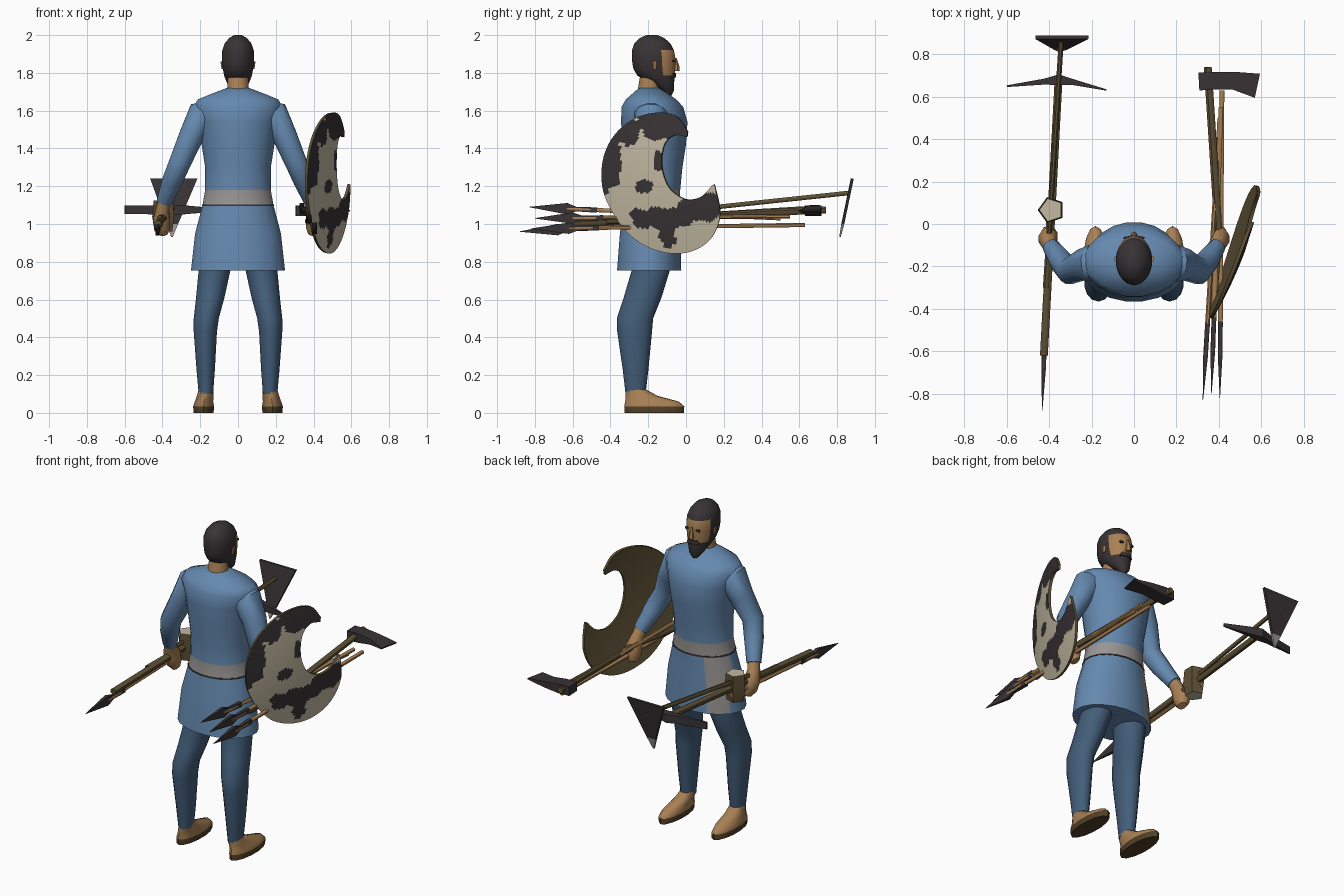
import bpy, bmesh, math
from mathutils import Vector

cube = bpy.data.objects.get("Cube")
if cube:
    bpy.data.objects.remove(cube, do_unlink=True)


def material(name, r, g, b):
    m = bpy.data.materials.new(name)
    m.use_nodes = True
    m.diffuse_color = (r, g, b, 1)
    m.node_tree.nodes["Principled BSDF"].inputs["Base Color"].default_value = (r, g, b, 1)
    return m


BLUE = material("tunic blue", .13, .25, .43)
NAVY = material("trouser blue", .055, .11, .19)
GREY = material("light grey", .32, .3, .3)
SKIN = material("tan", .4, .22, .09)
DARK = material("charcoal", .04, .033, .035)
SOLE = material("dark brown", .08, .05, .02)
WOOD = material("brown wood", .11, .08, .035)
CREAM = material("cream", .55, .49, .36)


def finish(name, bm, mats, rule=None, angle=45):
    """Turn a bmesh into an object; rule gives each face its material slot."""
    bmesh.ops.recalc_face_normals(bm, faces=bm.faces)
    bm.normal_update()
    if rule:
        for f in bm.faces:
            f.material_index = rule(f.calc_center_median(), f.normal)
    mesh = bpy.data.meshes.new(name)
    bm.to_mesh(mesh)
    bm.free()
    for m in mats:
        mesh.materials.append(m)
    mesh.shade_smooth()
    mesh.set_sharp_from_angle(angle=math.radians(angle))
    ob = bpy.data.objects.new(name, mesh)
    bpy.context.collection.objects.link(ob)
    return ob


def loft(name, rows, mats, sides=14, ref=None, rule=None, angle=45):
    """Skin rings (x, y, z, a, b); rings lie flat unless ref sets their frame."""
    bm = bmesh.new()
    pts = [Vector(r[:3]) for r in rows]
    grow = 1 / math.cos(math.pi / sides) if sides < 6 else 1
    rings = []
    for i, row in enumerate(rows):
        u, v = Vector((1, 0, 0)), Vector((0, 1, 0))
        if ref:
            t = (pts[min(i + 1, len(pts) - 1)] - pts[max(i - 1, 0)]).normalized()
            u = t.cross(Vector(ref)).normalized()
            v = u.cross(t)
        ring = []
        for k in range(sides):
            a = (k + .5) * math.tau / sides
            ring.append(bm.verts.new(pts[i] + grow * (u * row[3] * math.cos(a) + v * row[4] * math.sin(a))))
        rings.append(ring)
    for lo, hi in zip(rings, rings[1:]):
        for k in range(sides):
            n = (k + 1) % sides
            bm.faces.new((lo[k], lo[n], hi[n], hi[k]))
    bm.faces.new(rings[0])
    bm.faces.new(rings[-1])
    return finish(name, bm, mats, rule, angle)


def body(name, rows, mats, **kw):
    """Upright loft from (z, y, half width, half depth)."""
    return loft(name, [(0, y, z, a, b) for z, y, a, b in rows], mats, **kw)


def shaft(name, start, end, r, mat=WOOD):
    return loft(name, [(*start, r, r), (*end, r, r)], [mat], sides=8, ref=(0, 0, 1))


# Tunic with belt and hanging sash
def tunic_rule(c, n):
    sash = c.y > -.16 and -.2 < c.x < -.09 and c.z < 1.1
    return 1 if 1.1 < c.z < 1.18 or sash and abs(n.z) < .8 else 0


body("tunic", [(.755, -.195, .252, .172), (.95, -.19, .23, .162), (1.1, -.18, .19, .148),
               (1.18, -.175, .176, .146), (1.3, -.172, .176, .155), (1.42, -.168, .195, .17),
               (1.54, -.168, .215, .178), (1.62, -.178, .24, .165), (1.66, -.185, .215, .135),
               (1.69, -.19, .14, .095), (1.72, -.195, .06, .055)],
     [BLUE, GREY], sides=20, rule=tunic_rule)
body("belt_lower_edge", [(1.096, -.18, .194, .152), (1.104, -.18, .193, .151)], [DARK], sides=20)

# Head: hair and beard around a bare face
body("neck", [(1.66, -.2, .07, .065), (1.73, -.195, .057, .057), (1.8, -.18, .055, .06)], [SKIN])


def head_rule(c, n):
    return 1 if 1.785 < c.z < 1.92 and c.y > -.125 and n.y > .3 else 0


body("head", [(1.68, -.09, .014, .014), (1.71, -.098, .04, .036), (1.75, -.13, .06, .068),
              (1.785, -.158, .074, .1), (1.82, -.168, .081, .111), (1.85, -.17, .085, .115),
              (1.885, -.172, .086, .116), (1.92, -.175, .084, .112), (1.955, -.178, .072, .097),
              (1.985, -.18, .047, .065), (2, -.18, .02, .028)],
     [DARK, SKIN], sides=24, rule=head_rule)
body("nose", [(1.81, -.055, .017, .02), (1.83, -.055, .015, .021), (1.88, -.06, .008, .01)],
     [SKIN], sides=6)
body("moustache", [(1.775, -.075, .045, .022), (1.8, -.072, .035, .02)], [DARK], sides=10)

# Limbs, one of each per side
for s, side in ((1, "left"), (-1, "right")):
    def limb(part, rows, mats, **kw):
        loft(side + "_" + part, [(s * r[0], *r[1:]) for r in rows], mats, **kw)

    limb("eye", [(.034, -.066, 1.857, .017, .008), (.034, -.066, 1.869, .017, .008)], [DARK], sides=6)
    limb("ear", [(.082, -.165, 1.82, .006, .01), (.084, -.165, 1.86, .01, .016)], [SKIN], sides=6)
    limb("leg", [(.11, -.19, .86, .09, .1), (.125, -.188, .75, .086, .101),
                 (.147, -.23, .61, .077, .1), (.168, -.27, .5, .068, .096),
                 (.173, -.272, .43, .063, .092), (.171, -.267, .23, .05, .068),
                 (.17, -.267, .1, .039, .053)], [NAVY])
    limb("shoe", [(.182, -.168, 0, .054, .157), (.182, -.168, .035, .057, .159),
                  (.18, -.18, .06, .05, .142), (.174, -.235, .09, .045, .085),
                  (.17, -.267, .125, .04, .054)], [SKIN, SOLE],
         rule=lambda c, n: int(c.z < .034))
    limb("arm", [(.13, -.185, 1.585, .07, .07), (.19, -.185, 1.575, .086, .09),
                 (.245, -.192, 1.47, .068, .075), (.305, -.222, 1.33, .06, .064),
                 (.345, -.175, 1.235, .056, .056), (.39, -.11, 1.12, .042, .042)],
         [BLUE], sides=12, ref=(0, 1, 0))
    limb("hand", [(.384, -.12, 1.14, .034, .034), (.4, -.095, 1.08, .036, .042),
                  (.405, -.07, 1.03, .047, .055), (.4, -.055, .98, .042, .05),
                  (.392, -.045, .945, .022, .03)], [SKIN], sides=10, ref=(0, 1, 0))


# Shield: crescent band between an outer rim and a bite, bulging outwards
def spline(points, t):
    f = t * (len(points) - 1)
    i = min(int(f), len(points) - 2)
    f -= i
    p = [Vector(points[max(0, min(j, len(points) - 1))]) for j in range(i - 1, i + 3)]
    return p[1] + f * .5 * (p[2] - p[0] + f * (2 * p[0] - 5 * p[1] + 4 * p[2] - p[3]
                            + f * (3 * p[1] - p[0] - 3 * p[2] + p[3])))


OUTER = [(.008, 1.49), (-.05, 1.57), (-.15, 1.59), (-.27, 1.56), (-.38, 1.47), (-.44, 1.34),
         (-.44, 1.18), (-.37, 1.03), (-.26, .91), (-.12, .85), (.02, .852), (.13, .92),
         (.18, 1.05), (.15, 1.21)]
BITE = [(.004, 1.46), (-.06, 1.47), (-.11, 1.43), (-.13, 1.35), (-.12, 1.26), (-.08, 1.18),
        (0, 1.13), (.08, 1.145), (.138, 1.205)]
PATCHES = [(-.08, 1.55, .19, .12), (-.41, 1.35, .07, .17), (-.32, 1.5, .09, .08),
           (-.23, 1.2, .05, .035), (-.15, 1.33, .03, .05), (-.13, 1.03, .17, .06),
           (.09, 1.09, .13, .08), (-.1, .95, .05, .07)]


def patch_rule(c, n):
    wob = 1 + .18 * math.sin(50 * c.y + 20 * c.z) + .15 * math.sin(70 * c.z - 30 * c.y)
    return int(any(((c.y - y) / a) ** 2 + ((c.z - z) / b) ** 2 < wob for y, z, a, b in PATCHES))


bm = bmesh.new()
strips = []
for i in range(81):
    o, b = spline(OUTER, i / 80), spline(BITE, i / 80)
    strip = []
    for j in range(25):
        y, z = o.lerp(b, j / 24)
        r2 = ((y + .14) / .33) ** 2 + ((z - 1.22) / .38) ** 2
        x = .36 + .38 * (y + .45) + .07 * (z - 1.2) + .035 * (1 - r2)
        strip.append(bm.verts.new((x, y, z)))
    strips.append(strip)
for p, q in zip(strips, strips[1:]):
    for j in range(24):
        bm.faces.new((p[j], p[j + 1], q[j + 1], q[j]))
bmesh.ops.recalc_face_normals(bm, faces=bm.faces)
if sum(f.normal.x for f in bm.faces) < 0:
    bmesh.ops.reverse_faces(bm, faces=bm.faces)
for f in bm.faces:
    f.material_index = patch_rule(f.calc_center_median(), f.normal)
mesh = bpy.data.meshes.new("shield")
bm.to_mesh(mesh)
bm.free()
for m in (CREAM, DARK, WOOD, WOOD):
    mesh.materials.append(m)
shield = bpy.data.objects.new("shield", mesh)
bpy.context.collection.objects.link(shield)
solid = shield.modifiers.new("thickness", "SOLIDIFY")
solid.thickness, solid.offset = .016, -1
solid.material_offset = solid.material_offset_rim = 2


# Javelins point backwards
def javelin(name, tip, butt):
    tip, butt = Vector(tip), Vector(butt)
    d = (butt - tip).normalized()
    shaft(name + "_shaft", tip + d * .2, butt, .012, SKIN)
    rows = [(0, .001, .001), (.2, .011, .03), (.25, .009, .012), (.36, .012, .014)]
    loft(name + "_head", [(*(tip + d * k), a, b) for k, a, b in rows], [DARK],
         sides=4, ref=(0, 0, 1), angle=20)


javelin("upper_javelin", (.325, -.83, 1.09), (.405, .5, 1.03))
javelin("middle_javelin", (.365, -.8, 1.03), (.41, .55, 1.04))
javelin("lower_javelin", (.405, -.82, .975), (.415, .63, .995))
javelin("right_javelin", (-.433, -.88, .96), (-.4, .12, 1.01))

# Axe in the left hand
shaft("axe_shaft_front", (.348, .74, 1.075), (.4, -.06, 1.035), .02)
shaft("axe_shaft_back", (.4, -.06, 1.035), (.37, -.42, 1.015), .018)
loft("axe_head", [(.306, .672, 1.07, .042, .028), (.38, .676, 1.07, .042, .028),
                  (.47, .676, 1.07, .042, .018), (.582, .652, 1.07, .058, .004)],
     [DARK], sides=4, ref=(0, 0, 1), angle=20)

# Pick, hoe and mallet in the right hand
shaft("pick_shaft", (-.355, .7, 1.08), (-.425, -.62, 1.0), .02)
loft("pick_head", [(-.6, .65, 1.075, .004, .022), (-.42, .672, 1.075, .014, .024),
                   (-.355, .68, 1.075, .026, .026), (-.29, .67, 1.075, .014, .024),
                   (-.13, .632, 1.075, .003, .01)], [DARK], sides=4, ref=(0, 0, 1), angle=20)
shaft("hoe_shaft", (-.343, .87, 1.165), (-.405, -.12, 1.06), .013)
loft("hoe_blade", [(-.34, .88, 1.24, .125, .008), (-.347, .83, 1.0, .03, .008),
                   (-.35, .815, .93, .004, .004)], [DARK, GREY], sides=4,
     rule=lambda c, n: int(c.z < 1), angle=20)
shaft("mallet_handle", (-.39, .08, 1.045), (-.415, -.3, 1.03), .016)
loft("mallet_head", [(-.39, .066, .96, .042, .042), (-.39, .066, 1.04, .052, .052),
                     (-.39, .066, 1.125, .046, .046)], [WOOD, CREAM], sides=5,
     rule=lambda c, n: int(abs(n.z) > .9), angle=20)
